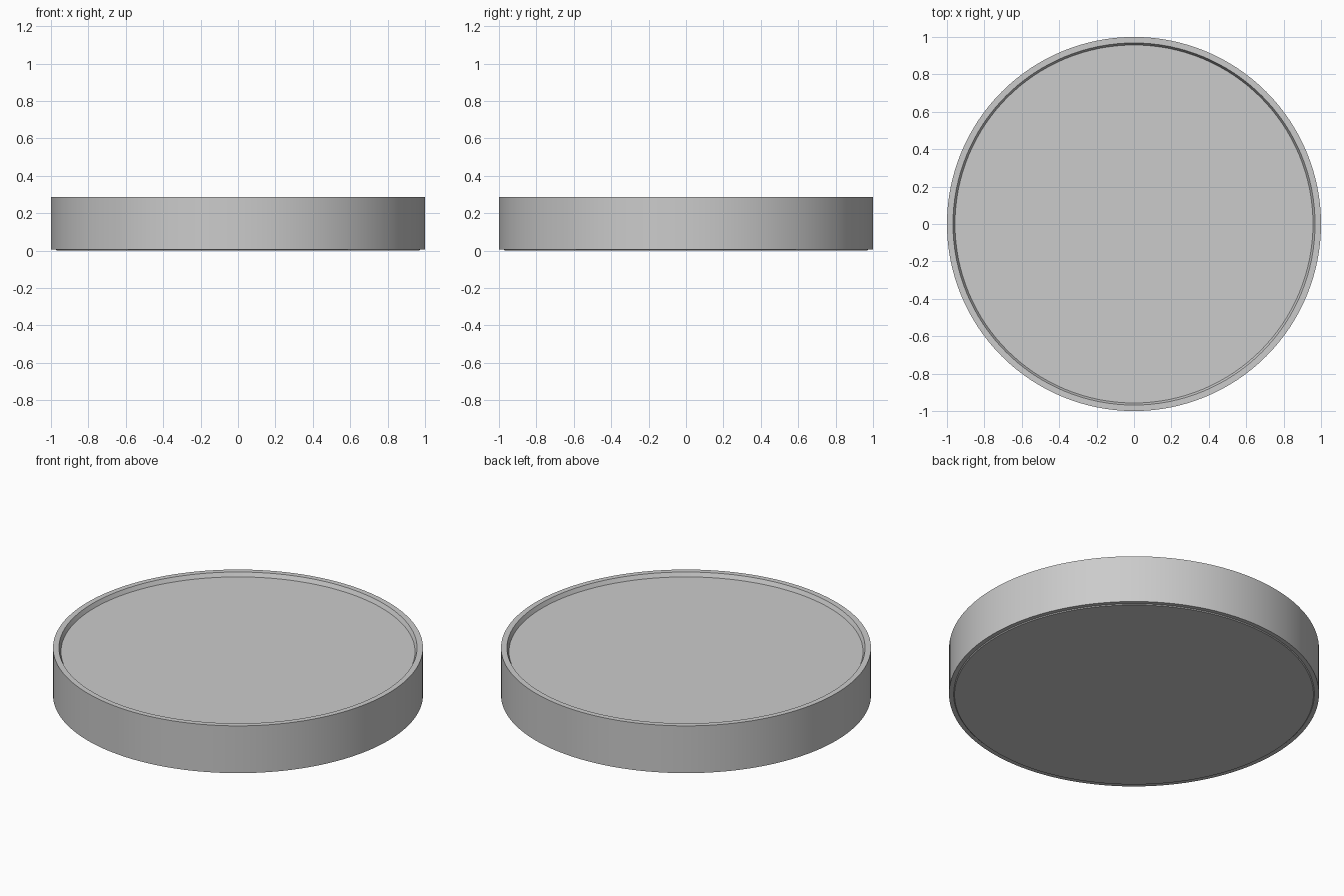
import bpy, bmesh, math

if "Cube" in bpy.data.objects:
    bpy.data.objects.remove(bpy.data.objects["Cube"])

SIDES = 128

def lathe(name, profile):
    """Spin an (r, z) profile into a closed solid around z."""
    bm = bmesh.new()
    rings = []
    for r, z in profile:
        if r == 0:
            rings.append([bm.verts.new((0, 0, z))])
        else:
            rings.append([bm.verts.new((r * math.cos(2 * math.pi * i / SIDES),
                                        r * math.sin(2 * math.pi * i / SIDES), z))
                          for i in range(SIDES)])
    for a, b in zip(rings, rings[1:]):
        for i in range(SIDES):
            j = (i + 1) % SIDES
            q = [a[i % len(a)], a[j % len(a)], b[j % len(b)], b[i % len(b)]]
            bm.faces.new(list(dict.fromkeys(q)))
    bmesh.ops.recalc_face_normals(bm, faces=bm.faces)
    me = bpy.data.meshes.new(name)
    bm.to_mesh(me)
    bm.free()
    ob = bpy.data.objects.new(name, me)
    bpy.context.collection.objects.link(ob)
    bpy.context.view_layer.objects.active = ob
    ob.select_set(True)
    bpy.ops.object.shade_smooth_by_angle(angle=math.radians(30))
    ob.select_set(False)

# Round tray: thin raised rim, shallow sloped recess, narrow foot edge
lathe("round_tray", [(0, 0), (0.97, 0), (0.975, 0.005), (1, 0.005), (1, 0.287),
                     (0.968, 0.287), (0.957, 0.263), (0, 0.263)])
